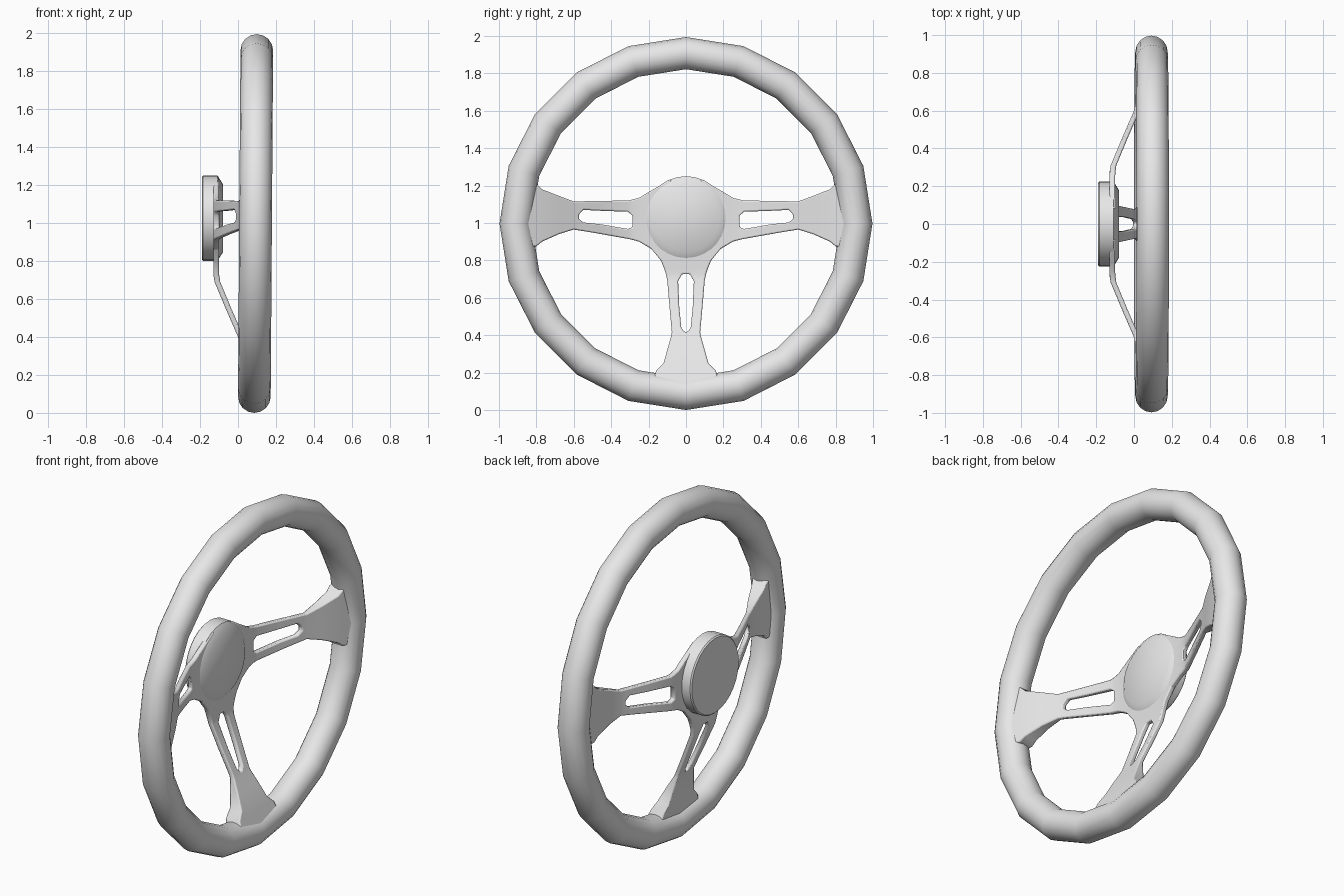
import bpy, bmesh, math
from mathutils import Vector

cube = bpy.data.objects.get("Cube")
if cube:
    bpy.data.objects.remove(cube, do_unlink=True)

CENTRE = 0.997  # height of the wheel axis

grey = bpy.data.materials.new("plain_grey")
grey.use_nodes = True
grey.diffuse_color = (0.8, 0.8, 0.8, 1)
grey.node_tree.nodes["Principled BSDF"].inputs["Base Color"].default_value = (0.8, 0.8, 0.8, 1)


def finish(obj, angle=40):
    obj.data.materials.clear()
    obj.data.materials.append(grey)
    bpy.ops.object.select_all(action='DESELECT')
    obj.select_set(True)
    bpy.context.view_layer.objects.active = obj
    bpy.ops.object.shade_smooth_by_angle(angle=math.radians(angle))


def add_object(name, bm):
    bmesh.ops.recalc_face_normals(bm, faces=bm.faces[:])
    mesh = bpy.data.meshes.new(name)
    bm.to_mesh(mesh)
    bm.free()
    obj = bpy.data.objects.new(name, mesh)
    bpy.context.collection.objects.link(obj)
    return obj


def interpolate(table, s, column):
    """Piecewise linear lookup in a short table keyed by its first column."""
    if s <= table[0][0]:
        return table[0][column]
    for a, b in zip(table, table[1:]):
        if s <= b[0]:
            t = (s - a[0]) / (b[0] - a[0])
            return a[column] + t * (b[column] - a[column])
    return table[-1][column]


# Rim: twenty-sided ring, leaning very slightly
bpy.ops.mesh.primitive_torus_add(major_segments=20, minor_segments=16,
                                 major_radius=0.911, minor_radius=0.086)
rim = bpy.context.object
rim.name = "rim"
rim.rotation_euler = (0, math.pi / 2 + 0.007, 0)
rim.location = (0.0925, 0, CENTRE)
finish(rim, 60)

# Hub: turned disc with a chamfered inner edge
hub_profile = [(-0.19, 0.218), (-0.183, 0.225), (-0.108, 0.225), (-0.08, 0.18)]
bm = bmesh.new()
SIDES = 28
rings = []
for x, radius in hub_profile:
    ring = []
    for i in range(SIDES):
        a = math.tau * i / SIDES
        ring.append(bm.verts.new((x, radius * math.sin(a), 1.025 + radius * math.cos(a))))
    rings.append(ring)
for a, b in zip(rings, rings[1:]):
    for i in range(SIDES):
        j = (i + 1) % SIDES
        bm.faces.new((a[i], a[j], b[j], b[i]))
bm.faces.new(rings[0])
bm.faces.new(rings[-1])
finish(add_object("hub", bm))

# Spoke side profile: distance from axis, x of outer face, thickness
bend = [(0.27, -0.13, 0.03), (0.32, -0.122, 0.03), (0.6, 0.0, 0.03),
        (0.72, 0.025, 0.07), (0.86, 0.04, 0.11)]

# Spoke outlines: distance from axis, lower edge, slot edges, upper edge
side_outline = [
    (0.08, -0.2, -0.03, 0.05, 0.235), (0.2, -0.13, -0.03, 0.05, 0.165),
    (0.25, -0.1, -0.03, 0.05, 0.135), (0.287, -0.09, -0.022, 0.04, 0.125),
    (0.31, -0.085, -0.032, 0.06, 0.12), (0.45, -0.06, -0.008, 0.065, 0.118),
    (0.55, -0.043, 0.003, 0.07, 0.116), (0.572, -0.04, 0.022, 0.045, 0.116),
    (0.6, -0.035, 0.02, 0.06, 0.115), (0.68, -0.06, 0.01, 0.08, 0.145),
    (0.77, -0.1, 0, 0.1, 0.18), (0.8, -0.125, 0, 0.1, 0.21),
    (0.86, -0.13, 0, 0.1, 0.22)]
lower_half = [
    (0.12, 0.02, 0.2), (0.2, 0.02, 0.135), (0.24, 0.02, 0.118),
    (0.273, 0.02, 0.107), (0.31, 0.042, 0.1), (0.45, 0.036, 0.088),
    (0.56, 0.025, 0.078), (0.583, 0.008, 0.076), (0.6, 0.02, 0.078),
    (0.66, 0.03, 0.095), (0.75, 0.04, 0.12), (0.79, 0.05, 0.16),
    (0.86, 0.05, 0.18)]
lower_outline = [(s, -w, -g, g, w) for s, g, w in lower_half]


def make_spoke(name, outline, slot, place):
    bm = bmesh.new()
    distance = {}
    rows = []
    for s, *edges in outline:
        row = []
        for e in edges:
            y, z = place(s, e)
            v = bm.verts.new((interpolate(bend, s, 1), y, z))
            distance[(round(y, 5), round(z, 5))] = s
            row.append(v)
        rows.append(row)
    # Three strips; the middle one is left open along the slot
    for k, (a, b) in enumerate(zip(rows, rows[1:])):
        middle = (outline[k][0] + outline[k + 1][0]) / 2
        for i in range(3):
            if i == 1 and slot[0] < middle < slot[1]:
                continue
            bm.faces.new((a[i], a[i + 1], b[i + 1], b[i]))
    # Thicken along x, more where the spoke flares into the rim
    result = bmesh.ops.extrude_face_region(bm, geom=bm.faces[:], use_keep_orig=True)
    for v in result["geom"]:
        if isinstance(v, bmesh.types.BMVert):
            s = distance[(round(v.co.y, 5), round(v.co.z, 5))]
            v.co += Vector((interpolate(bend, s, 2), 0, 0))
    obj = add_object(name, bm)
    bevel = obj.modifiers.new("soft_edges", 'BEVEL')
    bevel.width = 0.007
    bevel.segments = 2
    bevel.limit_method = 'ANGLE'
    bevel.angle_limit = math.radians(50)
    finish(obj, 50)


for name, sign in (("back_spoke", 1), ("front_spoke", -1)):
    make_spoke(name, side_outline, (0.287, 0.572),
               lambda s, e, sign=sign: (sign * s, 1 + e))
make_spoke("lower_spoke", lower_outline, (0.273, 0.583), lambda s, e: (e, 1 - s))
